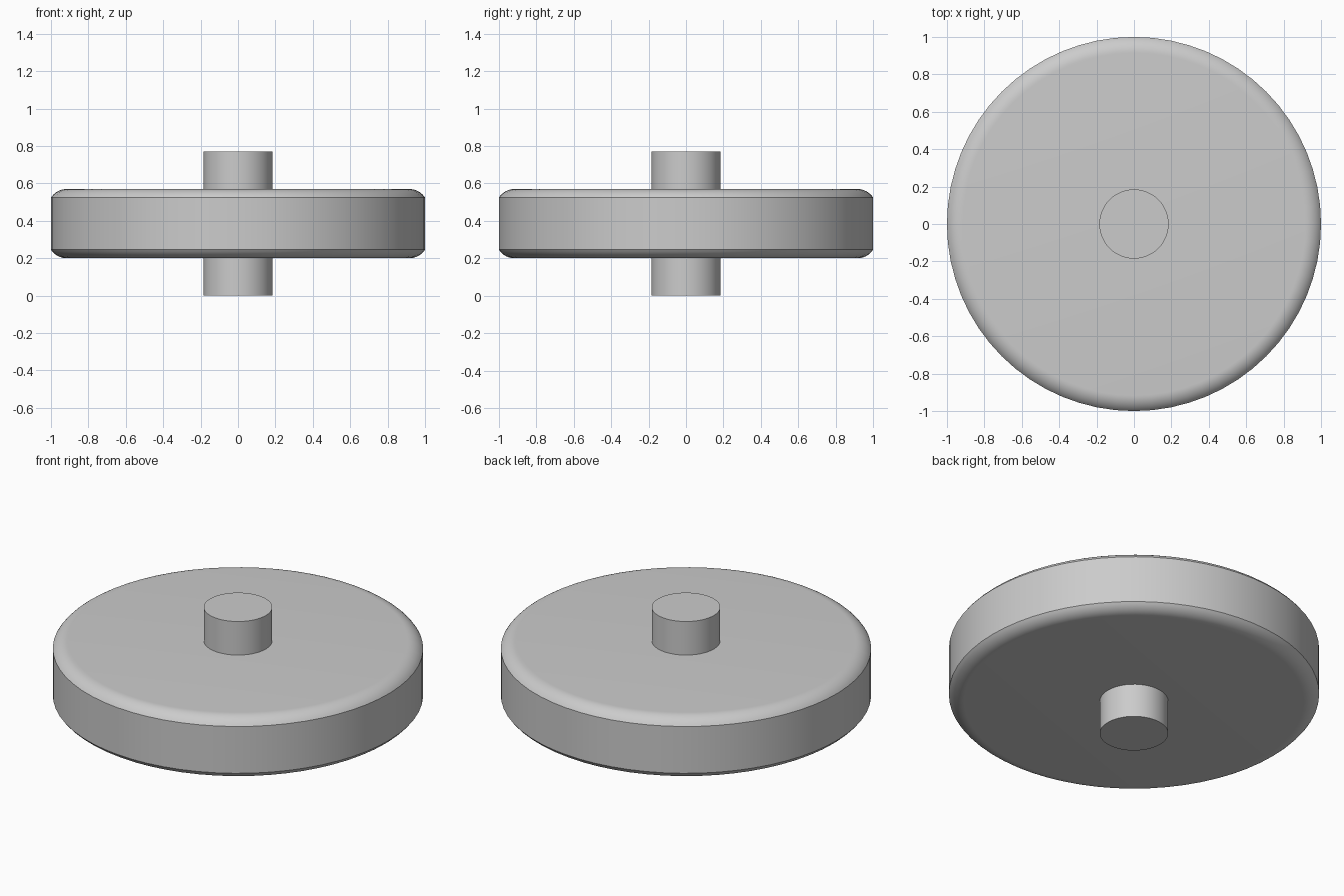
import bpy, bmesh, math

cube = bpy.data.objects.get("Cube")
if cube:
    bpy.data.objects.remove(cube, do_unlink=True)

grey = bpy.data.materials.new("light_grey")
grey.use_nodes = True
colour = (0.6, 0.6, 0.6, 1)
grey.diffuse_color = colour
grey.node_tree.nodes["Principled BSDF"].inputs["Base Color"].default_value = colour

MID = 0.385  # height of the mirror plane


def lathe(name, upper, sides):
    """Turn an upper half profile of (radius, height above middle), mirrored below."""
    profile = [(r, MID - h) for r, h in reversed(upper)] + [(r, MID + h) for r, h in upper]
    bm = bmesh.new()
    rings = []
    for r, z in profile:
        angles = [math.tau * i / sides for i in range(sides)]
        rings.append([bm.verts.new((r * math.cos(a), r * math.sin(a), z)) for a in angles])
    for low, high in zip(rings, rings[1:]):
        for i in range(sides):
            j = (i + 1) % sides
            bm.faces.new((low[i], low[j], high[j], high[i]))
    bm.faces.new(rings[0][::-1])
    bm.faces.new(rings[-1])
    mesh = bpy.data.meshes.new(name)
    bm.to_mesh(mesh)
    bm.free()
    mesh.materials.append(grey)
    obj = bpy.data.objects.new(name, mesh)
    bpy.context.collection.objects.link(obj)
    bpy.ops.object.select_all(action="DESELECT")
    obj.select_set(True)
    bpy.context.view_layer.objects.active = obj
    bpy.ops.object.shade_smooth_by_angle(angle=math.radians(25))
    return obj


# Wheel disc: straight rim, then an arc that runs tangent into the flat face
HALF, RADIUS, STEPS = 0.185, 0.1, 8
start = math.radians(33)
centre = 1 - RADIUS * math.cos(start)
rim = []
for k in range(STEPS + 1):
    a = start + (math.pi / 2 - start) * k / STEPS
    rim.append((centre + RADIUS * math.cos(a), HALF - RADIUS + RADIUS * math.sin(a)))
lathe("wheel_disc", rim, 64)

# Axle through the centre
lathe("axle", [(0.185, MID)], 48)
